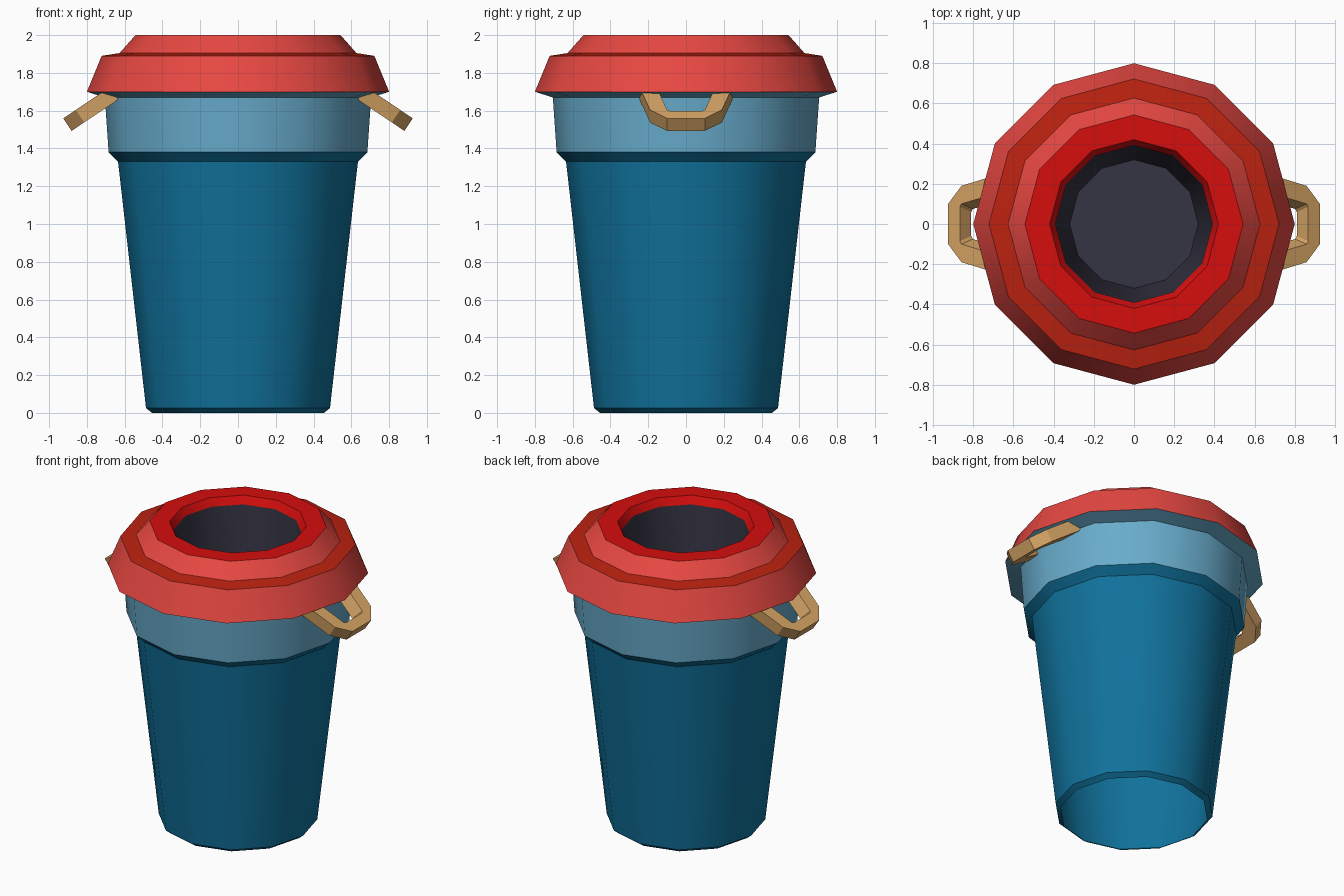
import bpy, bmesh, math
from mathutils import Vector

if "Cube" in bpy.data.objects:
    bpy.data.objects.remove(bpy.data.objects["Cube"])


def material(name, r, g, b):
    def lin(c):
        c /= 255
        return c / 12.92 if c <= 0.04045 else ((c + 0.055) / 1.055) ** 2.4
    m = bpy.data.materials.new(name)
    m.diffuse_color = (lin(r), lin(g), lin(b), 1)
    m.use_nodes = True
    m.node_tree.nodes["Principled BSDF"].inputs["Base Color"].default_value = m.diffuse_color
    return m


BLUE = material("deep blue", 16, 114, 156)
PALE = material("pale blue", 104, 172, 204)
RED = material("soft red", 232, 72, 66)
BRIGHT = material("bright red", 214, 13, 13)
RUST = material("rust red", 188, 34, 16)
TAN = material("tan", 216, 166, 102)
DARK = material("dark interior", 53, 52, 67)


def finish(bm, name, mats, angle):
    me = bpy.data.meshes.new(name)
    bm.to_mesh(me)
    bm.free()
    for m in mats:
        me.materials.append(m)
    ob = bpy.data.objects.new(name, me)
    bpy.context.collection.objects.link(ob)
    bpy.ops.object.select_all(action='DESELECT')
    ob.select_set(True)
    bpy.context.view_layer.objects.active = ob
    bpy.ops.object.shade_smooth_by_angle(angle=math.radians(angle))
    return ob


def lathe(name, profile, bands, cap=False, n=12):
    """Revolve (radius, z) points; bands gives one material per segment."""
    bm = bmesh.new()
    mats = list(dict.fromkeys(bands))
    rings = [[bm.verts.new((r * math.cos(2 * math.pi * i / n),
                            r * math.sin(2 * math.pi * i / n), z))
              for i in range(n)] for r, z in profile]
    for lo, hi, mat in zip(rings, rings[1:], bands):
        for i in range(n):
            j = (i + 1) % n
            f = bm.faces.new((lo[i], lo[j], hi[j], hi[i]))
            f.material_index = mats.index(mat)
    if cap:
        bm.faces.new(rings[-1])
    return finish(bm, name, mats, 32)


# Tapered container, open underneath, with a stepped shoulder
lathe("bin_body", [(0.455, 0), (0.487, 0.025), (0.635, 1.33), (0.685, 1.38)],
      [BLUE] * 3)

# Pale collar flaring out under the lid
lathe("collar", [(0.685, 1.38), (0.705, 1.67), (0.80, 1.70)], [PALE] * 2)

# Stepped lid with a round opening
lathe("lid", [(0.80, 1.70), (0.722, 1.89), (0.627, 1.905), (0.543, 2.0),
              (0.42, 2.0), (0.392, 1.95)],
      [RED, RUST, RED, BRIGHT, BRIGHT])

# Dark lining seen through the opening
lathe("lining", [(0.392, 1.95), (0.32, 1.2)], [DARK], cap=True)


def handle(name, side):
    """U-shaped loop sloping down and out; stations are (along, across)."""
    start = Vector((0.73, 0, 1.69))
    along = Vector((0.832, 0, -0.555))
    up = Vector((0.555, 0, 0.832))
    outer = [(-0.08, 0.25), (0.155, 0.19), (0.235, 0.10)]
    inner = [(-0.08, 0.16), (0.155, 0.10), (0.165, 0.085)]
    under = [(-0.08, 0.13), (0.14, 0.075), (0.15, 0.06)]
    T = 0.08
    bm = bmesh.new()

    def loop(pts, depth):
        full = pts + [(s, -y) for s, y in reversed(pts)]
        out = []
        for s, y in full:
            p = start + along * s - up * depth
            out.append(bm.verts.new((p.x * side, y, p.z)))
        return out

    loops = [loop(outer, 0), loop(inner, 0), loop(under, T), loop(outer, T)]
    for a, b in zip(loops, loops[1:] + loops[:1]):
        for i in range(5):
            bm.faces.new((a[i], a[i + 1], b[i + 1], b[i]))
    for end in (0, 5):
        bm.faces.new([l[end] for l in loops])
    bmesh.ops.recalc_face_normals(bm, faces=bm.faces)
    finish(bm, name, [TAN], 20)


# Carrying handles on both sides
handle("right_handle", 1)
handle("left_handle", -1)
